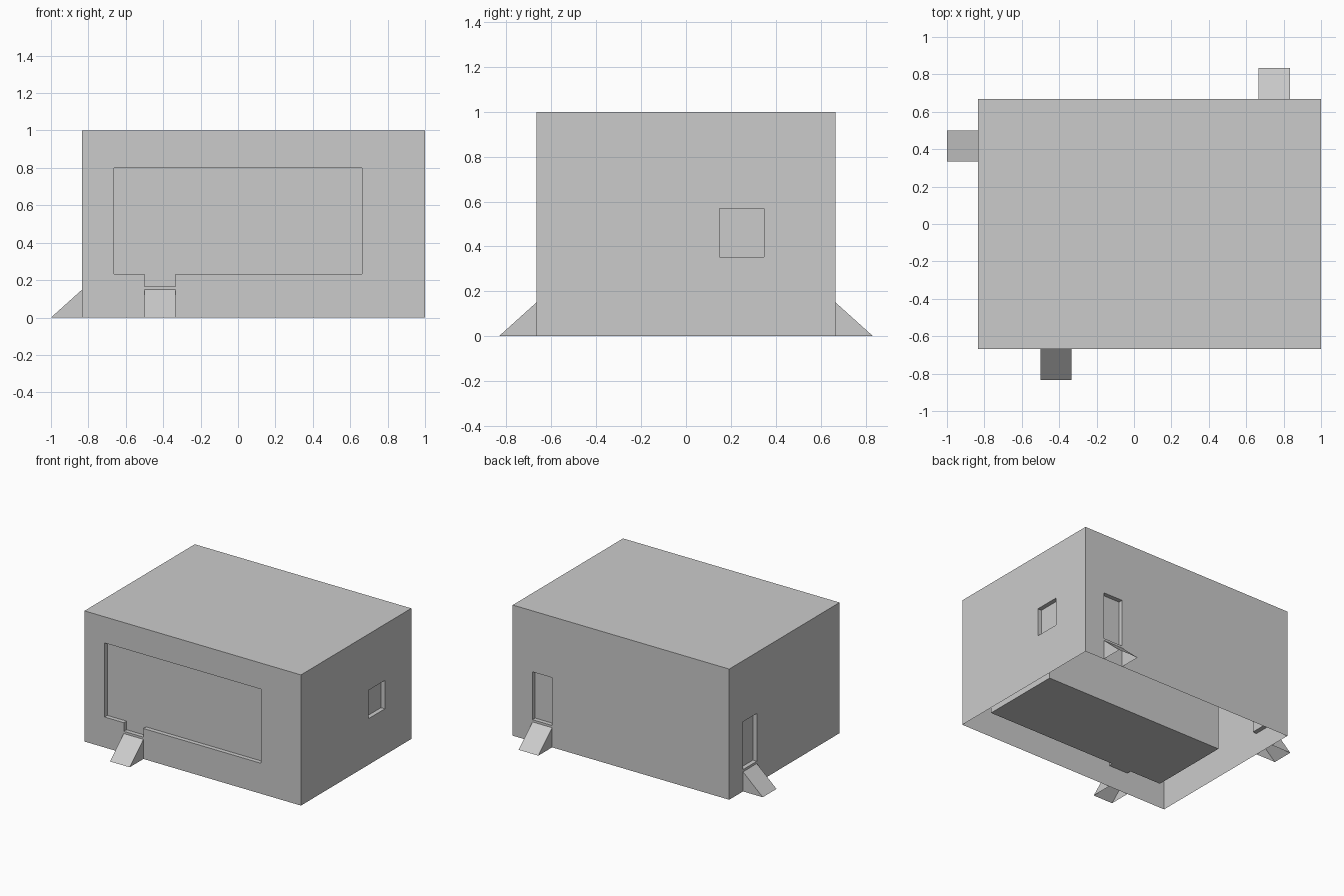
import bpy, bmesh
from mathutils import Vector

if "Cube" in bpy.data.objects:
    bpy.data.objects.remove(bpy.data.objects["Cube"], do_unlink=True)

LEFT, RIGHT = -0.833, 1.0      # x range of the hall
HALF, TOP = 0.667, 1.0         # half depth and height
RECESS = 0.033                 # depth of doors and openings
BOX_X = 0.767                  # half width of the inner room
BOX_LOW, BOX_HIGH = 0.167, 0.867

GREY = (0.6, 0.6, 0.6, 1)
grey = bpy.data.materials.new("mid grey")
grey.use_nodes = True
grey.diffuse_color = GREY
grey.node_tree.nodes["Principled BSDF"].inputs["Base Color"].default_value = GREY


def finish(bm, name, recalc=True):
    bmesh.ops.remove_doubles(bm, verts=bm.verts, dist=0.0005)
    if recalc:
        bmesh.ops.recalc_face_normals(bm, faces=bm.faces)
    mesh = bpy.data.meshes.new(name)
    bm.to_mesh(mesh)
    bm.free()
    mesh.materials.append(grey)
    obj = bpy.data.objects.new(name, mesh)
    bpy.context.scene.collection.objects.link(obj)


def rect(a, b, low, high):
    return [(a, low), (b, low), (b, high), (a, high)]


def wall(bm, place, inward, outline, opening, backed=True):
    """Thin wall with one framed opening; place maps (u, z) to a point."""
    def ring(points, offset=Vector()):
        return [bm.verts.new(Vector(place(u, z)) + offset) for u, z in points]

    def loop(verts):
        return [bm.edges.new((v, verts[i - 1])) for i, v in enumerate(verts)]

    inward = Vector(inward)
    rim = ring(opening)
    edges = loop(ring(outline)) + loop(rim)
    bmesh.ops.triangle_fill(bm, edges=edges, use_beauty=True, use_dissolve=False,
                            normal=-inward)
    back = ring(opening, inward * RECESS)
    for i in range(len(rim)):
        bm.faces.new((rim[i - 1], rim[i], back[i], back[i - 1]))
    if backed:
        bm.faces.new(back)


def quad(bm, *points):
    bm.faces.new([bm.verts.new(p) for p in points])


# Hall shell: four walls with openings, a flat roof and an open underside
shell = bmesh.new()
long_side, short_side = rect(LEFT, RIGHT, 0, TOP), rect(-HALF, HALF, 0, TOP)
stage_opening = [(-0.663, 0.233), (-0.5, 0.233), (-0.5, 0.167), (-0.335, 0.167),
                 (-0.335, 0.233), (0.663, 0.233), (0.663, 0.8), (-0.663, 0.8)]
wall(shell, lambda u, z: (u, -HALF, z), (0, 1, 0), long_side, stage_opening, backed=False)
wall(shell, lambda u, z: (u, HALF, z), (0, -1, 0), long_side, rect(0.667, 0.833, 0.167, 0.533))
wall(shell, lambda u, z: (LEFT, u, z), (1, 0, 0), short_side, rect(0.333, 0.5, 0.167, 0.533))
wall(shell, lambda u, z: (RIGHT, u, z), (-1, 0, 0), short_side, rect(0.15, 0.347, 0.353, 0.57))
quad(shell, (LEFT, -HALF, TOP), (RIGHT, -HALF, TOP), (RIGHT, HALF, TOP), (LEFT, HALF, TOP))
finish(shell, "hall_shell")

# Closed inner room whose front fills the wide opening
room = bmesh.new()
bmesh.ops.create_cube(room, size=1)
room_front = -HALF + RECESS
bmesh.ops.scale(room, vec=(2 * BOX_X, -room_front, BOX_HIGH - BOX_LOW), verts=room.verts)
bmesh.ops.translate(room, vec=(0, room_front / 2, (BOX_HIGH + BOX_LOW) / 2), verts=room.verts)
finish(room, "inner_room")


def ramp(name, x, y, out):
    """Wedge centred on (x, y) at the wall, sloping down along out; open below."""
    out = Vector(out)
    side = Vector((-out.y, out.x, 0)) * 0.0833
    foot, up = out * 0.1667, Vector((0, 0, 0.15))
    base = Vector((x, y, 0))
    a, b = base - side, base + side
    bm = bmesh.new()
    quad(bm, a + foot, b + foot, b + up, a + up)
    for p, flip in ((a, 1), (b, -1)):
        quad(bm, *[p, p + foot, p + up][::flip])
    finish(bm, name, recalc=False)


# Entrance ramps
ramp("front_ramp", -0.417, -HALF, (0, -1, 0))
ramp("back_ramp", 0.75, HALF, (0, 1, 0))
ramp("side_ramp", LEFT, 0.417, (-1, 0, 0))
